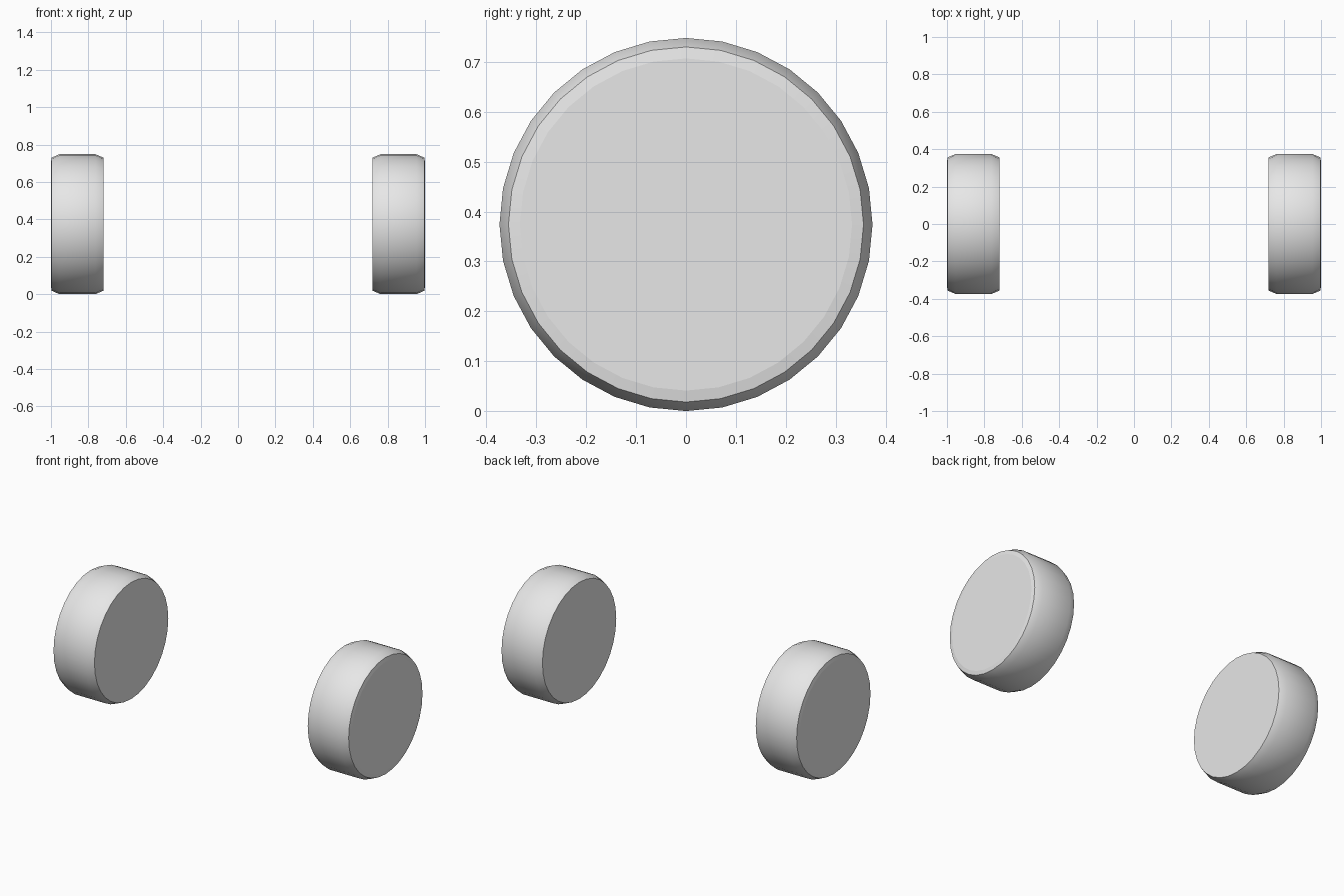
import bpy, bmesh, math

if "Cube" in bpy.data.objects:
    bpy.data.objects.remove(bpy.data.objects["Cube"])

SEGMENTS = 32
RADIUS = 0.374

grey = bpy.data.materials.new("light_grey")
grey.diffuse_color = (0.8, 0.8, 0.8, 1)
grey.use_nodes = True
grey.node_tree.nodes["Principled BSDF"].inputs["Base Color"].default_value = grey.diffuse_color

# Wheel section as (x, radius): flat inner cap, chamfer, tread, chamfer, outer rim ring
PROFILE = [(0.72, 0.356), (0.762, RADIUS), (0.955, RADIUS), (0.996, 0.356), (1.0, 0.333)]


def make_wheel(name, side):
    bm = bmesh.new()
    rings = []
    for x, r in PROFILE:
        ring = []
        for i in range(SEGMENTS):
            a = 2 * math.pi * i / SEGMENTS
            ring.append(bm.verts.new((side * x, r * math.sin(a), RADIUS + r * math.cos(a))))
        rings.append(ring)
    # Tread, chamfers and rim ring
    for a, b in zip(rings, rings[1:]):
        for i in range(SEGMENTS):
            j = (i + 1) % SEGMENTS
            bm.faces.new((a[i], a[j], b[j], b[i]))
    # Flat caps
    bm.faces.new(rings[0])
    bm.faces.new(rings[-1])
    bmesh.ops.recalc_face_normals(bm, faces=bm.faces[:])
    mesh = bpy.data.meshes.new(name)
    bm.to_mesh(mesh)
    bm.free()
    mesh.materials.append(grey)
    wheel = bpy.data.objects.new(name, mesh)
    bpy.context.collection.objects.link(wheel)
    bpy.ops.object.select_all(action='DESELECT')
    wheel.select_set(True)
    bpy.context.view_layer.objects.active = wheel
    bpy.ops.object.shade_smooth_by_angle(angle=math.radians(30))
    # Keep the caps flat against the smooth rim
    for face in mesh.polygons:
        if len(face.vertices) == SEGMENTS:
            face.use_smooth = False


make_wheel("left_wheel", -1)
make_wheel("right_wheel", 1)
